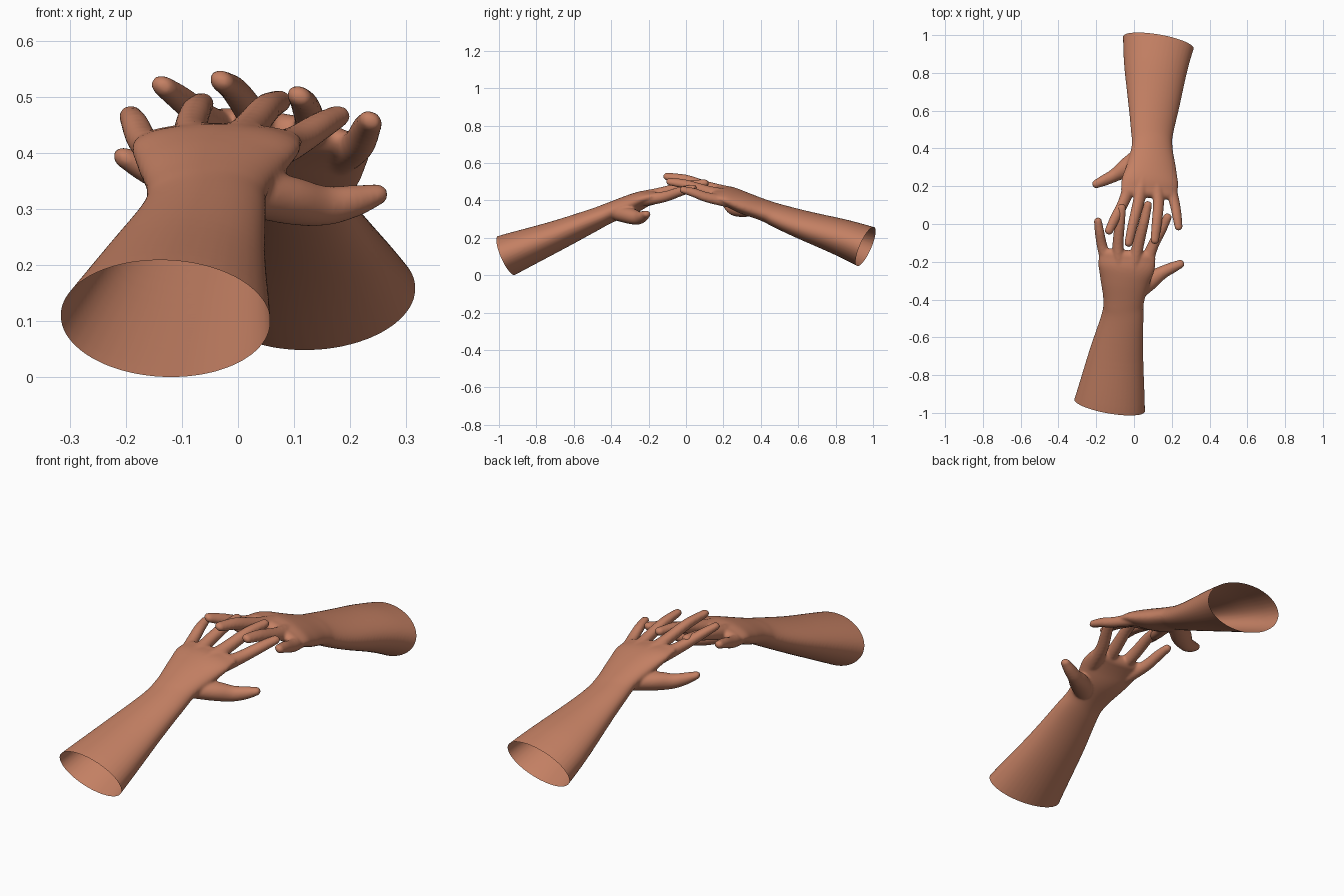
import bpy, bmesh, math
from mathutils import Vector

if "Cube" in bpy.data.objects:
    bpy.data.objects.remove(bpy.data.objects["Cube"])

skin = bpy.data.materials.new("skin")
skin.diffuse_color = (0.55, 0.215, 0.125, 1)
skin.use_nodes = True
skin.node_tree.nodes["Principled BSDF"].inputs["Base Color"].default_value = skin.diffuse_color

# Each path point: x, y, z, half width, half height
FOREARM_PALM = [
    (-0.148, -1.06, 0.061, 0.207, 0.120),
    (-0.130, -0.96, 0.105, 0.190, 0.113),
    (-0.095, -0.70, 0.208, 0.146, 0.082),
    (-0.062, -0.50, 0.293, 0.113, 0.061),
    (-0.055, -0.41, 0.333, 0.108, 0.054),
    (-0.047, -0.30, 0.375, 0.132, 0.054),
    (-0.040, -0.23, 0.405, 0.150, 0.046),
    (-0.035, -0.175, 0.420, 0.150, 0.034),
]
DIGITS = {
    "pinky": [(-0.13, -0.25, .390, .034, .034), (-0.168, -0.12, .420, .028, .027),
              (-0.183, -0.04, .450, .025, .024), (-0.191, 0.015, .466, .021, .019)],
    "ring": [(-0.075, -0.24, .410, .038, .036), (-0.085, -0.12, .440, .030, .029),
             (-0.075, 0.00, .475, .027, .025), (-0.065, 0.085, .488, .023, .020)],
    "middle": [(-0.005, -0.24, .411, .039, .038), (0.020, -0.12, .443, .031, .030),
               (0.050, 0.00, .479, .027, .026), (0.073, 0.100, .492, .023, .020)],
    "index": [(0.055, -0.24, .402, .038, .036), (0.098, -0.12, .418, .030, .029),
              (0.145, -0.03, .447, .027, .025), (0.177, 0.035, .465, .023, .020)],
    "thumb": [(-0.01, -0.38, .335, .045, .040), (0.085, -0.30, .317, .048, .043),
              (0.150, -0.257, .306, .035, .036), (0.205, -0.230, .314, .029, .029),
              (0.245, -0.212, .325, .023, .020)],
}


def spline(points, steps=6):
    """Smooth Catmull-Rom samples through the path points."""
    p = [Vector(q) for q in points]
    p = [p[0] * 2 - p[1]] + p + [p[-1] * 2 - p[-2]]
    out = []
    for i in range(1, len(p) - 2):
        a, b, c, d = p[i - 1:i + 3]
        for k in range(steps):
            t = k / steps
            out.append(0.5 * (2 * b + (c - a) * t + (2 * a - 5 * b + 4 * c - d) * t * t
                              + (3 * b - a - 3 * c + d) * t ** 3))
    return out + [p[-2]]


def loft(bm, points, sides=28):
    """Closed elliptical tube with a rounded far end."""
    s = spline(points)
    pos = [Vector(q[:3]) for q in s]
    rad = [(q[3], q[4]) for q in s]
    end_dir = (pos[-1] - pos[-2]).normalized()
    tip, (rw, rh) = pos[-1].copy(), rad[-1]
    for k in range(1, 6):
        a = math.radians(k * 16.5)
        pos.append(tip + end_dir * min(rw, rh) * 1.1 * math.sin(a))
        rad.append((max(rw - rh * (1 - math.cos(a)), rw * 0.12), rh * math.cos(a)))
    rings = []
    for i, c in enumerate(pos):
        tan = (pos[min(i + 1, len(pos) - 1)] - pos[max(i - 1, 0)]).normalized()
        side = tan.cross(Vector((0, 0, 1))).normalized()
        up = side.cross(tan)
        w, h = rad[i]
        rings.append([bm.verts.new(c + side * w * math.cos(t) + up * h * math.sin(t))
                      for t in (2 * math.pi * j / sides for j in range(sides))])
    for r0, r1 in zip(rings, rings[1:]):
        for j in range(sides):
            n = (j + 1) % sides
            bm.faces.new((r0[j], r0[n], r1[n], r1[j]))
    bm.faces.new(rings[0][::-1])
    bm.faces.new(rings[-1])


def build_arm(name):
    # Overlapping volumes for arm, palm and digits
    bm = bmesh.new()
    loft(bm, FOREARM_PALM, 40)
    for path in DIGITS.values():
        loft(bm, path)
    bmesh.ops.recalc_face_normals(bm, faces=bm.faces)
    me = bpy.data.meshes.new(name)
    bm.to_mesh(me)
    bm.free()
    ob = bpy.data.objects.new(name, me)
    bpy.context.collection.objects.link(ob)
    # Fuse into one smooth skin
    rm = ob.modifiers.new("fuse", 'REMESH')
    rm.mode = 'VOXEL'
    rm.voxel_size = 0.006
    sm = ob.modifiers.new("soften", 'SMOOTH')
    sm.factor = 0.5
    sm.iterations = 8
    dg = bpy.context.evaluated_depsgraph_get()
    fused = bpy.data.meshes.new_from_object(ob.evaluated_get(dg))
    ob.modifiers.clear()
    # Cut the open forearm end square to the arm axis
    bm = bmesh.new()
    bm.from_mesh(fused)
    bmesh.ops.bisect_plane(bm, geom=bm.verts[:] + bm.edges[:] + bm.faces[:],
                           plane_co=(-0.13, -0.96, 0.105), plane_no=(0.1, 0.56, 0.235),
                           clear_inner=True)
    for f in bm.faces:
        f.smooth = True
    bm.to_mesh(fused)
    bm.free()
    fused.materials.clear()
    fused.materials.append(skin)
    ob.data = fused
    return ob


front = build_arm("front_arm_and_hand")

# Back arm: half turn of the front one, with the hand rolled thumb-up a little
back = bpy.data.objects.new("back_arm_and_hand", front.data.copy())
bpy.context.collection.objects.link(back)
for v in back.data.vertices:
    x, y, z = v.co
    t = min(max((-y - 0.3) / 0.6, 0), 1)
    t = t * t * (3 - 2 * t)
    z += (1 - t) * (0.023 + 0.17 * x) + t * 0.048
    x -= 0.045 * (1 - t)
    v.co = (-x, -y, z)
